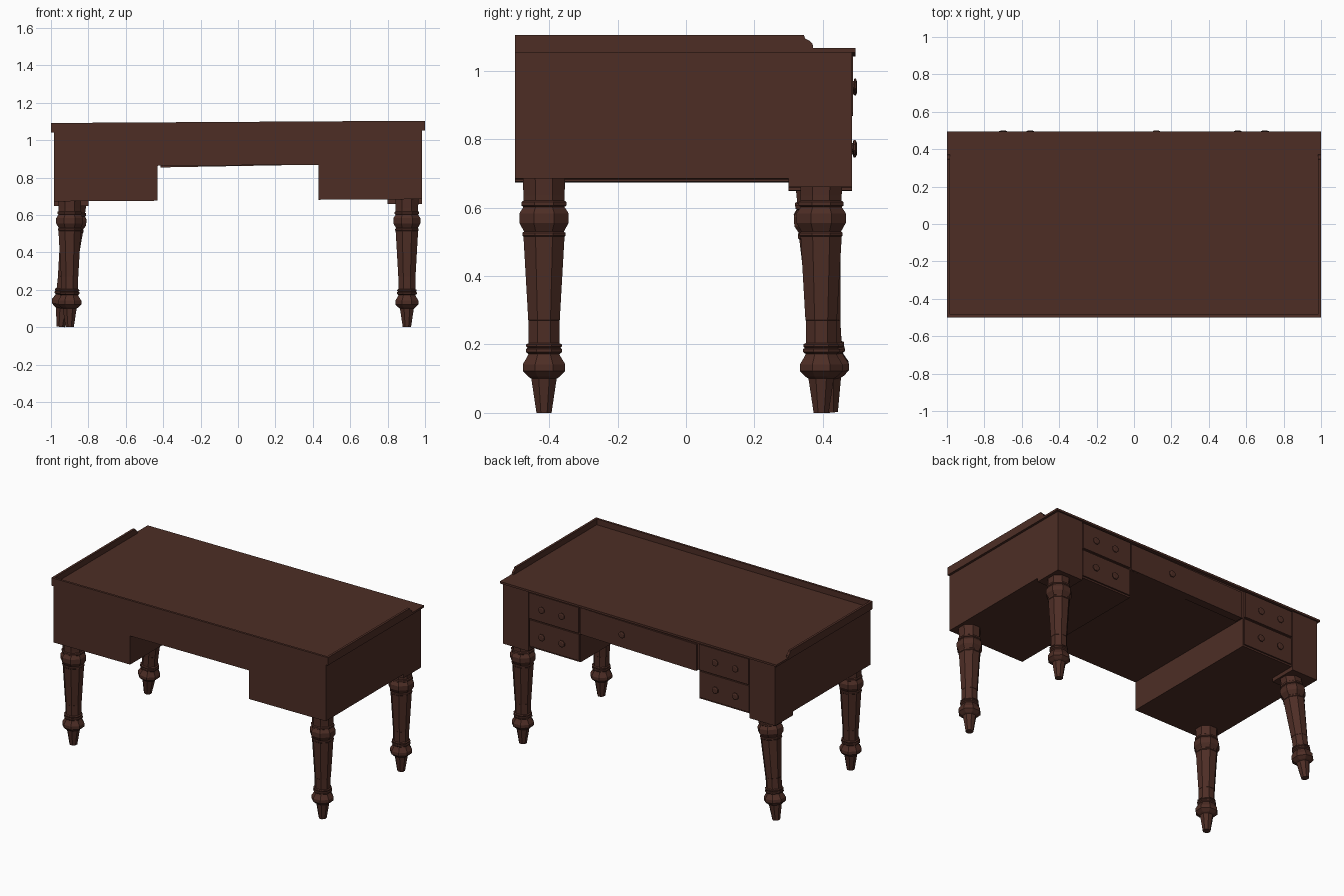
import bpy, bmesh, math
from mathutils import Vector, Matrix

if "Cube" in bpy.data.objects:
    bpy.data.objects.remove(bpy.data.objects["Cube"])

wood = bpy.data.materials.new("dark_brown_wood")
wood.diffuse_color = (0.075, 0.0265, 0.0185, 1)
wood.use_nodes = True
wood.node_tree.nodes["Principled BSDF"].inputs["Base Color"].default_value = wood.diffuse_color
SAG = 0.006  # the whole carcass leans slightly down towards -x


def finish(name, bm, sag=True):
    if sag:
        for v in bm.verts:
            v.co.z += SAG * v.co.x
    bmesh.ops.recalc_face_normals(bm, faces=bm.faces)
    me = bpy.data.meshes.new(name)
    bm.to_mesh(me)
    bm.free()
    me.materials.append(wood)
    ob = bpy.data.objects.new(name, me)
    bpy.context.collection.objects.link(ob)
    return ob


def box(name, x0, x1, y0, y1, z0, z1, tilt=0.0):
    bm = bmesh.new()
    m = (Matrix.Translation(((x0 + x1) / 2, (y0 + y1) / 2, (z0 + z1) / 2))
         @ Matrix.Rotation(tilt, 4, 'Y')
         @ Matrix.Diagonal((abs(x1 - x0), y1 - y0, z1 - z0, 1)))
    bmesh.ops.create_cube(bm, size=1, matrix=m)
    return finish(name, bm)


def extrude_profile(name, pts, x0, x1):
    """Closed (y, z) outline extruded along x."""
    bm = bmesh.new()
    face = bm.faces.new([bm.verts.new((x0, y, z)) for y, z in pts])
    new = bmesh.ops.extrude_face_region(bm, geom=[face])["geom"]
    bmesh.ops.translate(bm, vec=(x1 - x0, 0, 0),
                        verts=[g for g in new if isinstance(g, bmesh.types.BMVert)])
    return finish(name, bm)


def turned(name, profile, sides, matrix):
    """Faceted turning of (radius, height) points; radius measured to the flats."""
    bm = bmesh.new()
    k = 1 / math.cos(math.pi / sides)
    rings = []
    for r, h in profile:
        rings.append([bm.verts.new((r * k * math.cos((i + .5) * math.tau / sides),
                                    r * k * math.sin((i + .5) * math.tau / sides), h))
                      for i in range(sides)])
    for a, b in zip(rings, rings[1:]):
        for i in range(sides):
            j = (i + 1) % sides
            bm.faces.new((a[i], a[j], b[j], b[i]))
    bm.faces.new(rings[0])
    bm.faces.new(rings[-1])
    bm.transform(matrix)
    return finish(name, bm, sag=False)


# table top and low gallery rail on three sides
box("table_top", -1, 1, -0.5, 0.495, 1.047, 1.06)
box("front_rail", -1, 1, -0.5, -0.485, 1.06, 1.098)
rail = [(-0.485, 1.06), (-0.485, 1.098), (0.345, 1.098), (0.348, 1.088),
        (0.36, 1.082), (0.37, 1.072), (0.372, 1.06)]

for s, side in ((1, "right"), (-1, "left")):
    extrude_profile(side + "_rail", rail, s * 0.985, s)
    # pedestal and corner post above the rear leg
    box(side + "_pedestal", s * 0.43, s * 0.985, -0.5, 0.474, 0.679, 1.047)
    box(side + "_corner_post", s * 0.80, s * 0.985, 0.30, 0.485, 0.654, 1.047)
    # two drawers with two knobs each
    for level, z0, z1, y in (("lower", 0.69, 0.862, 0.483), ("upper", 0.872, 1.04, 0.488)):
        box(f"{side}_{level}_drawer", s * 0.437, s * 0.793, 0.45, y, z0, z1)
        zc = (z0 + z1) / 2 - 0.004
        for n, x in enumerate((0.555, 0.70)):
            m = (Matrix.Translation((s * x, y - 0.003, zc + SAG * s * x))
                 @ Matrix.Rotation(-math.pi / 2, 4, 'X'))
            h = 0.499 - y + 0.003
            turned(f"{side}_{level}_knob_{n + 1}",
                   [(0.013, 0), (0.013, h * 0.4), (0.021, h * 0.5), (0.021, h * 0.8), (0.014, h)], 8, m)

# centre section over the kneehole, with a slightly drooping drawer
box("centre_frame", -0.43, 0.43, -0.5, 0.474, 0.866, 1.047)
box("centre_drawer", -0.415, 0.425, 0.43, 0.484, 0.862, 1.035, tilt=-0.012)
turned("centre_knob", [(0.013, 0), (0.02, 0.009), (0.02, 0.014), (0.014, 0.018)], 8,
       Matrix.Translation((0.12, 0.481, 0.95)) @ Matrix.Rotation(-math.pi / 2, 4, 'X'))

# turned octagonal legs
leg = [(0.022, 0), (0.037, 0.10), (0.046, 0.106), (0.062, 0.122), (0.062, 0.142),
       (0.05, 0.162), (0.045, 0.172), (0.053, 0.178), (0.053, 0.186), (0.048, 0.19),
       (0.052, 0.194), (0.052, 0.2), (0.045, 0.204), (0.045, 0.27), (0.046, 0.271),
       (0.06, 0.515), (0.063, 0.518), (0.063, 0.526), (0.058, 0.53), (0.072, 0.555),
       (0.072, 0.583), (0.06, 0.602), (0.066, 0.606), (0.066, 0.616), (0.06, 0.62),
       (0.06, 0.635), (0.062, 0.69)]
for name, x, y in (("front_right_leg", 0.903, -0.415), ("front_left_leg", -0.9, -0.415),
                   ("back_right_leg", 0.903, 0.395)):
    turned(name, leg, 8, Matrix.Translation((x, y, 0)))

# the loose rear leg splays outwards
foot, head = Vector((-0.948, 0.422, 0.003)), Vector((-0.872, 0.382, 0.66))
spin = Vector((0, 0, 1)).rotation_difference(head - foot).to_matrix().to_4x4()
turned("back_left_leg", leg, 8, Matrix.Translation(foot) @ spin)
